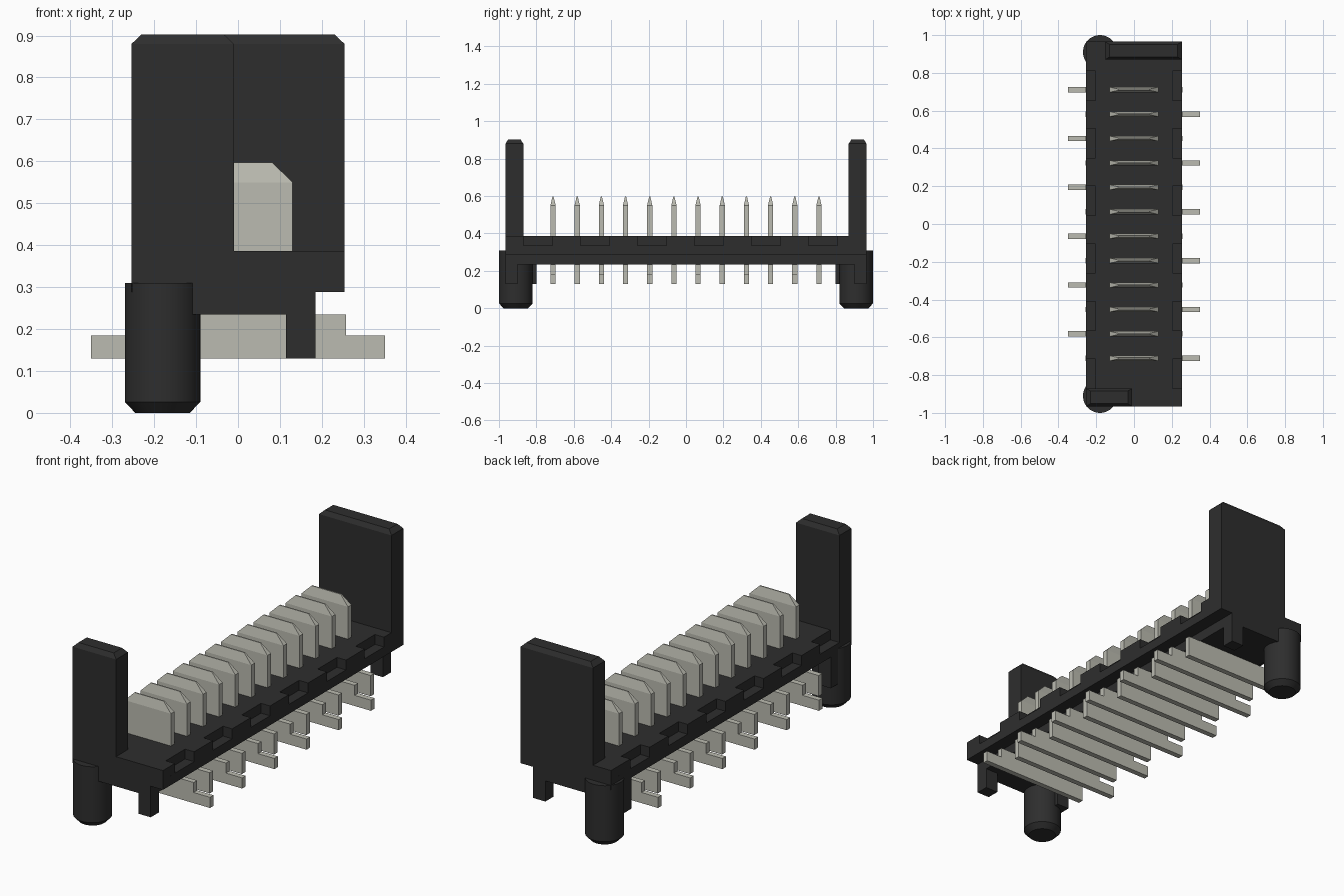
import bpy, bmesh, math
from mathutils import Matrix, Vector

cube = bpy.data.objects.get("Cube")
if cube:
    bpy.data.objects.remove(cube, do_unlink=True)


def make_material(name, rgb):
    mat = bpy.data.materials.new(name)
    mat.use_nodes = True
    color = (*rgb, 1)
    mat.diffuse_color = color
    bsdf = mat.node_tree.nodes["Principled BSDF"]
    bsdf.inputs["Base Color"].default_value = color
    bsdf.inputs["Roughness"].default_value = 0.6
    return mat


BLACK = make_material("black plastic", (0.027, 0.027, 0.027))
METAL = make_material("pale metal", (0.50, 0.50, 0.44))


def finish(bm, name, mat):
    bmesh.ops.recalc_face_normals(bm, faces=bm.faces)
    mesh = bpy.data.meshes.new(name)
    bm.to_mesh(mesh)
    bm.free()
    mesh.materials.append(mat)
    obj = bpy.data.objects.new(name, mesh)
    bpy.context.collection.objects.link(obj)
    return obj


def prism(bm, outline, depth):
    """Close an outline of 3D points and sweep it along the depth vector."""
    face = bm.faces.new([bm.verts.new(p) for p in outline])
    swept = bmesh.ops.extrude_face_region(bm, geom=[face], use_keep_orig=True)
    verts = [g for g in swept["geom"] if isinstance(g, bmesh.types.BMVert)]
    bmesh.ops.translate(bm, verts=verts, vec=Vector(depth))


def block(bm, x, y, z, inset_x=0.0, inset_y=0.0):
    """Box between ranges, its top drawn in by the insets."""
    rings = []
    for height, dx, dy in ((z[0], 0, 0), (z[1], inset_x, inset_y)):
        x0, x1, y0, y1 = x[0] + dx, x[1] - dx, y[0] + dy, y[1] - dy
        rings.append([bm.verts.new((px, py, height)) for px, py in
                      ((x0, y0), (x1, y0), (x1, y1), (x0, y1))])
    low, high = rings
    bm.faces.new(low[::-1])
    bm.faces.new(high)
    for i in range(4):
        j = (i + 1) % 4
        bm.faces.new((low[i], low[j], high[j], high[i]))


# Base: stepped bar with a crenellated rim on both long edges
HALF_X, HALF_Y, TOP = 0.254, 0.965, 0.386
bm = bmesh.new()
section = [(-0.185, 0.235), (0.185, 0.235), (0.185, 0.288), (HALF_X, 0.288),
           (HALF_X, 0.336), (-HALF_X, 0.336), (-HALF_X, 0.288), (-0.185, 0.288)]
prism(bm, [(x, -HALF_Y, z) for x, z in section], (0, 2 * HALF_Y, 0))

edge = [(HALF_X, -HALF_Y)]
for k in range(6):
    y0 = -0.87 + 0.305 * k
    y1 = y0 + 0.155
    edge += [(HALF_X, y0), (0.203, y0), (0.203, y1), (HALF_X, y1)]
edge.append((HALF_X, HALF_Y))
rim = edge + [(-x, y) for x, y in reversed(edge)]
prism(bm, [(x, y, 0.336) for x, y in rim], (0, 0, TOP - 0.336))
finish(bm, "base", BLACK)

# End posts with chamfered tops, feet and locating pegs
for end, side, post_x in (("front", -1, (-HALF_X, -0.01)), ("back", 1, (-0.153, HALF_X))):
    def span(a, b):
        return sorted((side * a, side * b))

    bm = bmesh.new()
    post_y = span(0.87, HALF_Y)
    block(bm, post_x, post_y, (TOP, 0.88))
    block(bm, post_x, post_y, (0.88, 0.902), 0.023, 0.014)
    finish(bm, end + "_post", BLACK)

    bm = bmesh.new()
    block(bm, (0.115, 0.185), span(0.90, HALF_Y), (0.13, 0.235))
    finish(bm, end + "_foot", BLACK)

    bm = bmesh.new()
    block(bm, (-HALF_X, -0.185), span(0.80, 0.90), (0.13, 0.30))
    finish(bm, end + "_rib", BLACK)

    bm = bmesh.new()
    for r0, r1, z0, z1 in ((0.065, 0.09, 0, 0.026), (0.09, 0.09, 0.026, 0.31)):
        bmesh.ops.create_cone(bm, cap_ends=True, segments=48, radius1=r0, radius2=r1,
                              depth=z1 - z0,
                              matrix=Matrix.Translation((-0.18, side * 0.91, (z0 + z1) / 2)))
    bmesh.ops.remove_doubles(bm, verts=bm.verts, dist=0.0001)
    # drop the hidden disc between chamfer and shaft
    inner = [f for f in bm.faces if len(f.verts) > 4
             and abs(f.calc_center_median().z - 0.026) < 0.001]
    bmesh.ops.delete(bm, geom=inner, context='FACES_ONLY')
    peg = finish(bm, end + "_peg", BLACK)
    bpy.ops.object.select_all(action='DESELECT')
    peg.select_set(True)
    bpy.context.view_layer.objects.active = peg
    bpy.ops.object.shade_smooth_by_angle(angle=math.radians(30))

# Contact blades, their solder tails alternating sides
COUNT, T = 12, 0.014
contact = [(-0.258, 0.13), (0.35, 0.13), (0.35, 0.184), (0.258, 0.184),
           (0.258, 0.235), (0.13, 0.235), (0.13, 0.55),
           (-0.13, 0.55), (-0.13, 0.235), (-0.258, 0.235)]
for i in range(COUNT):
    y = -0.711 + 1.422 * i / (COUNT - 1)
    s = 1 if i % 2 == 0 else -1
    bm = bmesh.new()
    prism(bm, [(s * x, y - T, z) for x, z in contact], (0, 2 * T, 0))
    block(bm, (-0.13, 0.13), (y - T, y + T), (0.55, 0.597), 0.048, T - 0.003)
    finish(bm, f"contact_{i + 1}", METAL)
